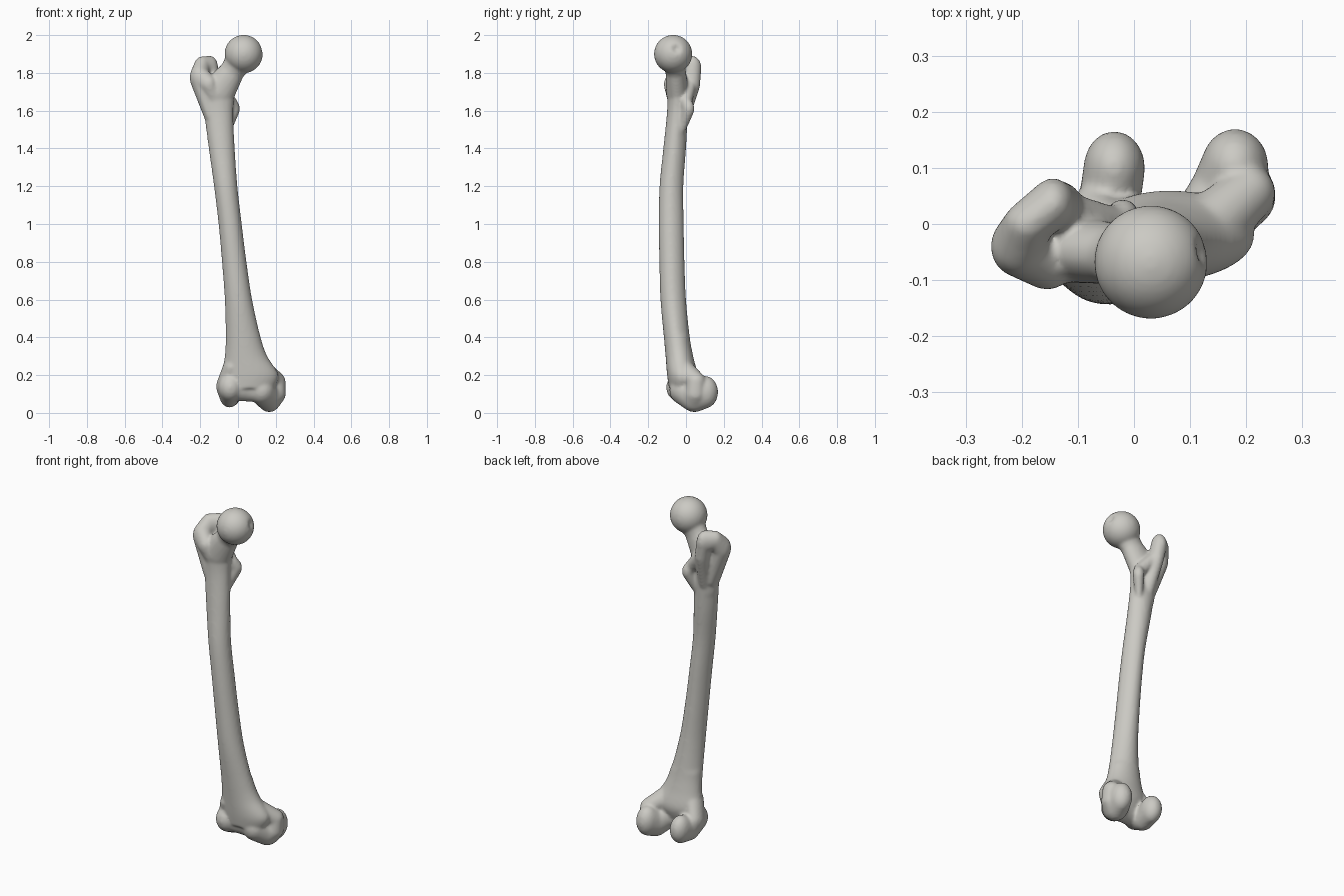
import bpy, bmesh
from math import sin, cos, pi
from mathutils import Vector

cube = bpy.data.objects.get("Cube")
if cube:
    bpy.data.objects.remove(cube, do_unlink=True)

bm = bmesh.new()


def ball_points(b, rows=14, cols=24):
    """Points on an ellipsoid given as x, y, z, rx, ry, rz."""
    x, y, z, rx, ry, rz = b
    pts = [(x, y, z + rz), (x, y, z - rz)]
    for i in range(1, rows):
        t = pi * i / rows
        for j in range(cols):
            a = 2 * pi * j / cols
            pts.append((x + rx * sin(t) * cos(a), y + ry * sin(t) * sin(a), z + rz * cos(t)))
    return pts


def chain(*balls):
    """Rounded limb: a convex hull around each neighbouring pair of ellipsoids."""
    for a, b in zip(balls, balls[1:]):
        verts = [bm.verts.new(p) for p in ball_points(a) + ball_points(b)]
        bmesh.ops.convex_hull(bm, input=verts)
        bmesh.ops.delete(bm, geom=[v for v in verts if not v.link_faces], context='VERTS')


def catmull(a, b, c, d, t):
    return [0.5 * (2 * q + (r - p) * t + (2 * p - 5 * q + 4 * r - s) * t * t
                   + (3 * q - p - 3 * r + s) * t ** 3) for p, q, r, s in zip(a, b, c, d)]


# Shaft: height, then the x and y limits of each section
sections = [
    (0.13, -0.07, 0.19, -0.09, 0.04), (0.20, -0.085, 0.215, -0.10, 0.06),
    (0.30, -0.07, 0.155, -0.108, 0.038), (0.40, -0.065, 0.12, -0.117, 0.02),
    (0.60, -0.07, 0.075, -0.135, 0.0), (0.80, -0.085, 0.045, -0.141, -0.008),
    (1.00, -0.103, 0.02, -0.144, -0.012), (1.20, -0.127, -0.003, -0.14, -0.014),
    (1.40, -0.155, -0.017, -0.12, 0.0), (1.60, -0.182, -0.025, -0.10, 0.01),
    (1.74, -0.21, -0.01, -0.10, 0.01)]
padded = [sections[0]] + sections + [sections[-1]]
rings = []
for k in range(len(sections) - 1):
    for step in range(6):
        rings.append(catmull(*padded[k:k + 4], step / 6))
rings.append(sections[-1])
SIDES = 40
loops = []
for z, x0, x1, y0, y1 in rings:
    loop = []
    for j in range(SIDES):
        a = 2 * pi * j / SIDES
        # slightly narrowed toward the ridge along the back
        narrow = 1 - 0.12 * max(0, sin(a)) * (0.4 < z < 1.5)
        loop.append(bm.verts.new(((x0 + x1) / 2 + (x1 - x0) / 2 * cos(a) * narrow,
                                  (y0 + y1) / 2 + (y1 - y0) / 2 * sin(a), z)))
    loops.append(loop)
for low, high in zip(loops, loops[1:]):
    for j in range(SIDES):
        n = (j + 1) % SIDES
        bm.faces.new((low[j], low[n], high[n], high[j]))
bm.faces.new(loops[0][::-1])
bm.faces.new(loops[-1])

# Ball head with its small pit
centre = Vector((0.03, -0.068, 1.9))
pit = centre + Vector((0.94, 0.18, 0.28)).normalized() * 0.101
head = bmesh.ops.create_icosphere(bm, subdivisions=5, radius=0.101)["verts"]
for v in head:
    v.co += centre
    near = max(0, 1 - (v.co - pit).length / 0.03)
    v.co += (centre - v.co) * 0.2 * near

# Neck
chain((-0.105, -0.045, 1.70, 0.09, 0.06, 0.09), (-0.03, -0.055, 1.81, 0.066, 0.053, 0.062),
      (0.02, -0.066, 1.885, 0.075, 0.07, 0.075))

# Greater trochanter, with its front corner
outer = (-0.205, -0.04, 1.775, 0.051, 0.055, 0.07)
front_corner = (-0.155, -0.075, 1.74, 0.043, 0.043, 0.05)
chain((-0.15, -0.045, 1.58, 0.03, 0.05, 0.05), outer,
      (-0.19, 0.0, 1.835, 0.043, 0.04, 0.053), (-0.145, 0.035, 1.825, 0.04, 0.047, 0.065),
      (-0.13, 0.03, 1.74, 0.04, 0.045, 0.06), (-0.11, -0.015, 1.56, 0.035, 0.03, 0.05))
chain(outer, front_corner, (-0.12, -0.05, 1.66, 0.05, 0.048, 0.05))

# Lesser trochanter and the crest leading to it
chain((-0.13, 0.025, 1.75, 0.035, 0.035, 0.035), (-0.035, 0.0, 1.64, 0.03, 0.03, 0.04),
      (-0.02, 0.014, 1.61, 0.03, 0.031, 0.045), (-0.05, -0.02, 1.52, 0.022, 0.025, 0.04))

# Inner condyle and epicondyle
inner_mid = (0.165, 0.045, 0.086, 0.068, 0.08, 0.082)
chain((0.125, -0.018, 0.12, 0.07, 0.07, 0.075), inner_mid, (0.18, 0.103, 0.11, 0.06, 0.067, 0.085))
chain((0.13, -0.01, 0.22, 0.06, 0.06, 0.06), (0.205, 0.055, 0.165, 0.047, 0.05, 0.05),
      (0.205, 0.05, 0.1, 0.048, 0.055, 0.05), inner_mid)

# Outer condyle and epicondyle
outer_mid = (-0.045, 0.03, 0.1, 0.055, 0.07, 0.072)
chain((-0.04, -0.035, 0.135, 0.065, 0.07, 0.075), outer_mid, (-0.035, 0.1, 0.115, 0.055, 0.066, 0.08))
chain((-0.03, -0.03, 0.24, 0.05, 0.06, 0.05), (-0.075, 0.01, 0.14, 0.04, 0.06, 0.06), outer_mid)

# Groove between the condyles
chain((-0.03, -0.03, 0.135, 0.055, 0.06, 0.07), (0.05, -0.02, 0.13, 0.05, 0.055, 0.07),
      (0.12, -0.015, 0.125, 0.055, 0.06, 0.07))

bmesh.ops.recalc_face_normals(bm, faces=bm.faces)
mesh = bpy.data.meshes.new("thigh_bone")
bm.to_mesh(mesh)
bm.free()
bone = bpy.data.objects.new("thigh_bone", mesh)
bpy.context.collection.objects.link(bone)

# Bone colour
mat = bpy.data.materials.new("bone_grey")
mat.use_nodes = True
colour = (0.6, 0.59, 0.55, 1)
mat.diffuse_color = colour
bsdf = next(n for n in mat.node_tree.nodes if n.type == 'BSDF_PRINCIPLED')
bsdf.inputs["Base Color"].default_value = colour
mesh.materials.append(mat)

# Fuse the parts into one smooth surface
remesh = bone.modifiers.new("fuse", 'REMESH')
remesh.mode = 'VOXEL'
remesh.voxel_size = 0.008
remesh.use_smooth_shade = True
soften = bone.modifiers.new("soften", 'SMOOTH')
soften.factor = 0.5
soften.iterations = 8
